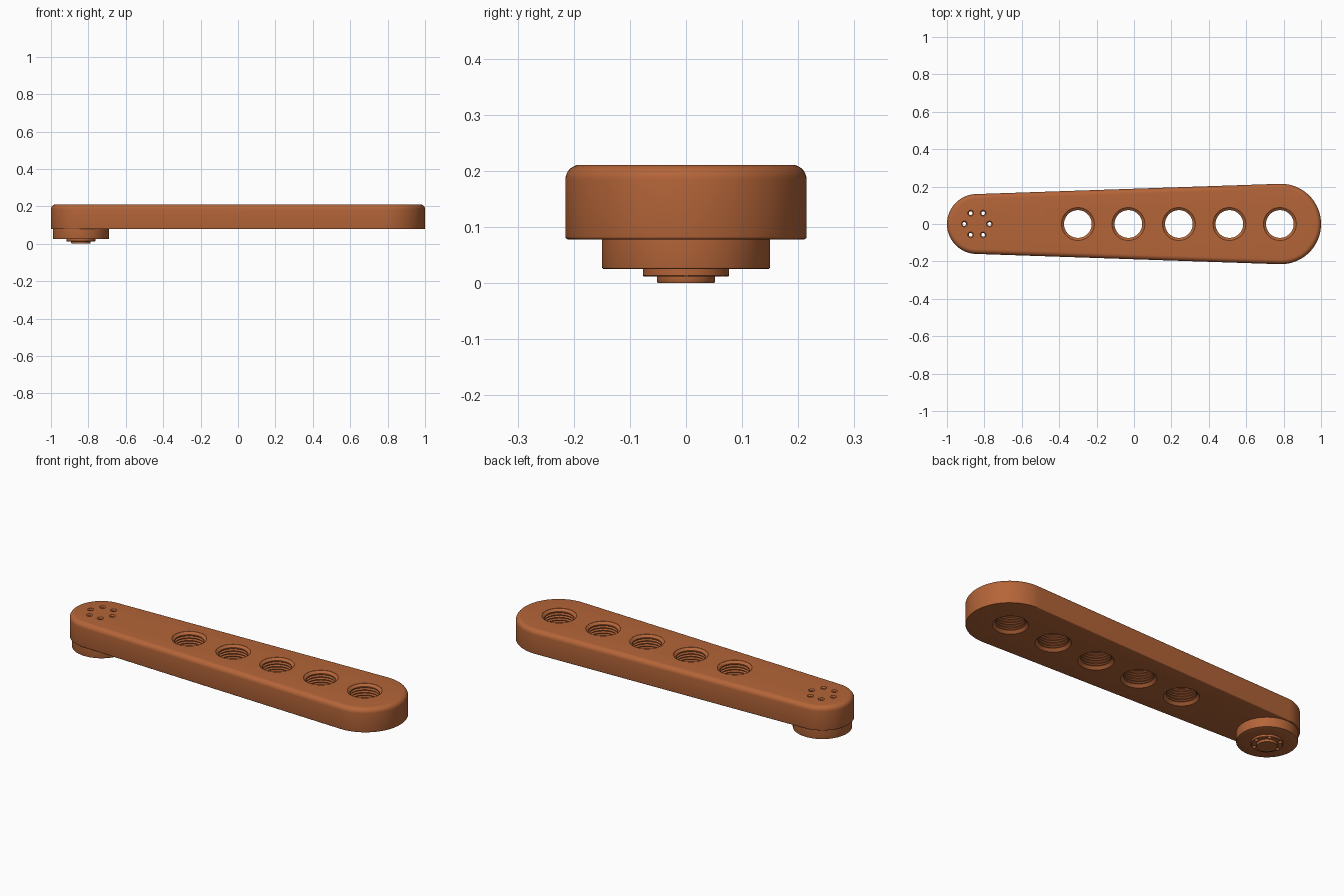
import bpy, bmesh, math

if "Cube" in bpy.data.objects:
    bpy.data.objects.remove(bpy.data.objects["Cube"])

HUB_X, TIP_X = -0.84, 0.785      # centres of the two rounded ends
R_HUB, R_TIP = 0.16, 0.215
Z0, Z1 = 0.078, 0.211            # underside and top of the arm

mat = bpy.data.materials.new("copper_brown")
mat.diffuse_color = (0.46, 0.13, 0.04, 1)
mat.use_nodes = True
mat.node_tree.nodes["Principled BSDF"].inputs["Base Color"].default_value = mat.diffuse_color


def loft(name, rings, x=0, y=0):
    """Skin a stack of equal-length rings and cap both ends."""
    bm = bmesh.new()
    loops = [[bm.verts.new(p) for p in ring] for ring in rings]
    n = len(loops[0])
    for a, b in zip(loops, loops[1:]):
        for i in range(n):
            j = (i + 1) % n
            bm.faces.new((a[i], a[j], b[j], b[i]))
    bm.faces.new(loops[0][::-1])
    bm.faces.new(loops[-1])
    bmesh.ops.recalc_face_normals(bm, faces=bm.faces)
    mesh = bpy.data.meshes.new(name)
    bm.to_mesh(mesh)
    bm.free()
    mesh.materials.append(mat)
    ob = bpy.data.objects.new(name, mesh)
    ob.location = (x, y, 0)
    bpy.context.collection.objects.link(ob)
    return ob


def lathe(name, profile, x, y=0, n=64):
    """Turn a (radius, z) profile around a vertical axis."""
    return loft(name, [[(r * math.cos(2 * math.pi * i / n), r * math.sin(2 * math.pi * i / n), z)
                        for i in range(n)] for r, z in profile], x, y)


def fillet(radius, steps, z, up):
    """(inset, z) pairs of a quarter-round edge, running away from the wall."""
    out = []
    for k in range(steps + 1):
        t = math.pi / 2 * k / steps
        out.append((radius * (1 - math.cos(t)), z - up * radius * (1 - math.sin(t))))
    return out


def arm_ring(inset, z, n=40):
    a = math.acos((R_HUB - R_TIP) / (TIP_X - HUB_X))
    pts = []
    for cx, r, s, e in ((TIP_X, R_TIP, -a, a), (HUB_X, R_HUB, a, 2 * math.pi - a)):
        for i in range(n + 1):
            t = s + (e - s) * i / n
            pts.append((cx + (r - inset) * math.cos(t), (r - inset) * math.sin(t), z))
    return pts


# Tapered arm with a large top fillet and a small bottom one
edges = fillet(0.005, 3, Z0, -1)[::-1] + fillet(0.026, 8, Z1, 1)
arm = loft("crank_arm", [arm_ring(i, z) for i, z in edges])

# Stepped round boss under the narrow end
boss = lathe("axle_boss", [
    (0.050, 0.002), (0.052, 0.004), (0.052, 0.012), (0.075, 0.012), (0.077, 0.014),
    (0.077, 0.025), (0.146, 0.025), (0.149, 0.0265), (0.150, 0.030), (0.150, Z0)], HUB_X, n=96)
for v in boss.data.vertices:
    if v.co.z < 0.003:
        v.co.z = 0.0

cutters = []
# Threaded pedal holes with a chamfer at both mouths
pitch, count = 0.0146, 7
for k in range(5):
    prof = [(0.092, Z0 - 0.004), (0.074, Z0 + 0.014)]
    start = Z0 + 0.014
    for i in range(count):
        z = start + i * pitch
        prof += [(0.074, z + 0.002), (0.084, z + 0.0065), (0.084, z + 0.0085), (0.074, z + 0.013)]
    prof += [(0.074, Z1 - 0.012), (0.088, Z1 - 0.001), (0.088, Z1 + 0.01)]
    cutters.append((lathe(f"threaded_hole_cutter_{k}", prof, -0.30 + 0.27 * k), (arm,)))

# Six countersunk bolt holes around the axle
for k in range(6):
    t = math.pi / 3 * k
    cutters.append((lathe(f"bolt_hole_cutter_{k}", [
        (0.010, -0.02), (0.010, Z1 - 0.007), (0.016, Z1 - 0.001), (0.016, Z1 + 0.01)],
        HUB_X + 0.067 * math.cos(t), 0.067 * math.sin(t), 20), (arm, boss)))

for cutter, targets in cutters:
    cutter.hide_render = True
    cutter.hide_set(True)
    for target in targets:
        mod = target.modifiers.new(cutter.name, 'BOOLEAN')
        mod.operation, mod.solver, mod.object = 'DIFFERENCE', 'EXACT', cutter

# Apply the cuts, then drop the cutters and shade smoothly
for ob in (arm, boss):
    bpy.context.view_layer.update()
    mesh = bpy.data.meshes.new_from_object(
        ob.evaluated_get(bpy.context.evaluated_depsgraph_get()))
    ob.modifiers.clear()
    ob.data = mesh
    mesh.materials.clear()
    mesh.materials.append(mat)
for cutter, _ in cutters:
    bpy.data.objects.remove(cutter)
for ob in (arm, boss):
    bpy.ops.object.select_all(action='DESELECT')
    ob.select_set(True)
    bpy.context.view_layer.objects.active = ob
    bpy.ops.object.shade_smooth_by_angle(angle=math.radians(30))
